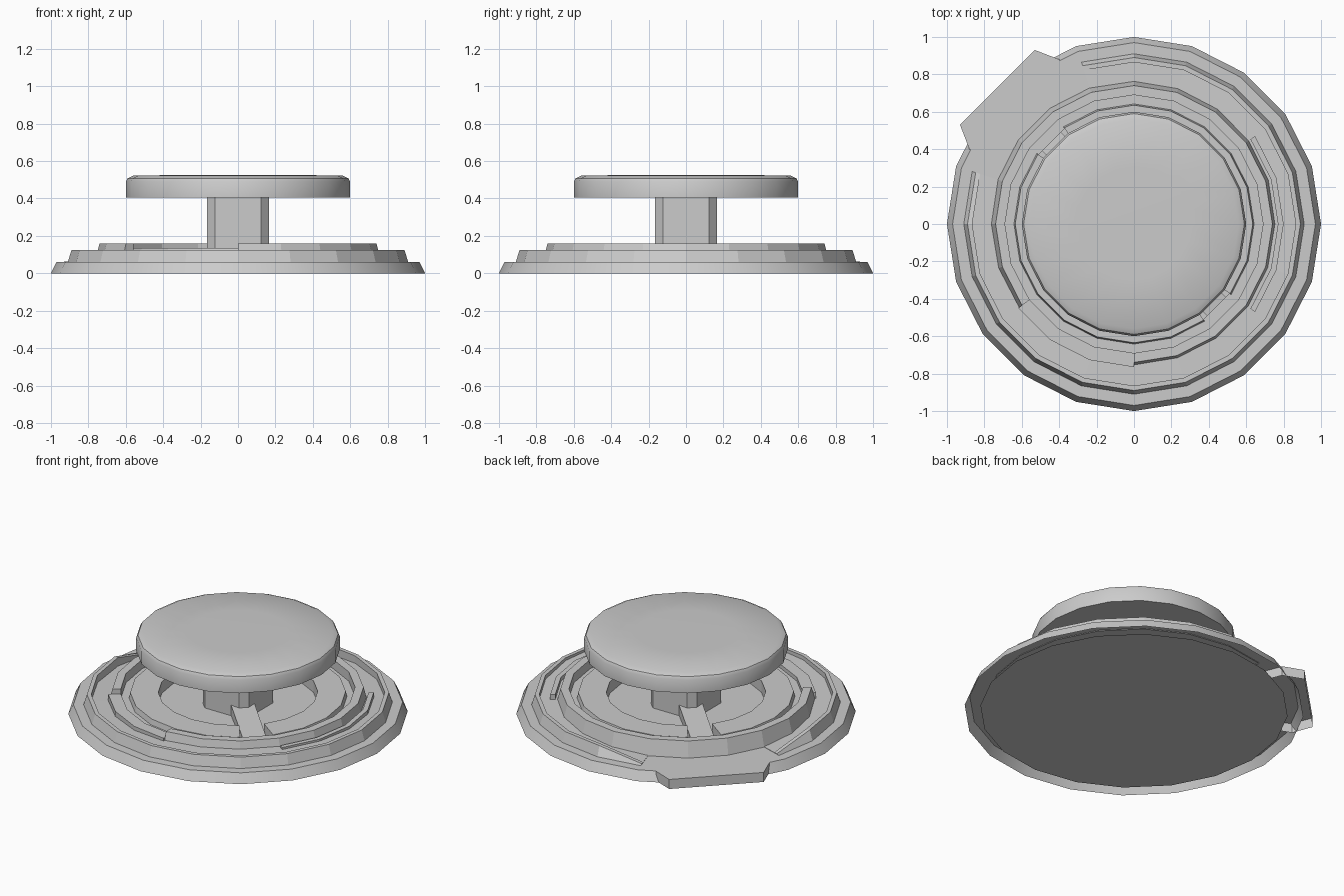
import bpy, bmesh
from math import cos, sin, pi, radians

if "Cube" in bpy.data.objects:
    bpy.data.objects.remove(bpy.data.objects["Cube"])

STEP = 18  # twenty-sided rings


def make_object(name, bm, smooth=False):
    bmesh.ops.recalc_face_normals(bm, faces=bm.faces)
    mesh = bpy.data.meshes.new(name)
    bm.to_mesh(mesh)
    bm.free()
    ob = bpy.data.objects.new(name, mesh)
    bpy.context.collection.objects.link(ob)
    if smooth:
        bpy.context.view_layer.objects.active = ob
        ob.select_set(True)
        bpy.ops.object.shade_smooth_by_angle(angle=radians(35))
        ob.select_set(False)
    return ob


def lathe(name, profile, smooth=True, cap_bottom=False, cap_top=False):
    bm = bmesh.new()
    rings = [[bm.verts.new((r * cos(i * pi / 10), r * sin(i * pi / 10), z)) for i in range(20)]
             for r, z in profile]
    for a, b in zip(rings, rings[1:]):
        for i in range(20):
            j = (i + 1) % 20
            bm.faces.new((a[i], a[j], b[j], b[i]))
    if cap_bottom:
        bm.faces.new(rings[0][::-1])
    if cap_top:
        bm.faces.new(rings[-1])
    return make_object(name, bm, smooth)


def arc_wall(name, r_in, r_out, r_top, z0, z1, a0, a1, taper=False):
    """Curved wall between two angles; z1 may be a function of the angle."""
    angles = [a0] + [a for a in range(-360, 721, STEP) if a0 < a < a1] + [a1]
    bm = bmesh.new()
    sections = []
    for k, a in enumerate(angles):
        top = z1(a) if callable(z1) else z1
        if taper and k in (0, len(angles) - 1):
            top = z0 + 0.004
        c, s = cos(radians(a)), sin(radians(a))
        sections.append([bm.verts.new((r * c, r * s, z)) for r, z in
                         ((r_in, z0), (r_out, z0), (r_top, top), (r_in, top))])
    for p, q in zip(sections, sections[1:]):
        for i in range(1, 4):
            j = (i + 1) % 4
            bm.faces.new((p[i], p[j], q[j], q[i]))
    bm.faces.new(sections[0])
    bm.faces.new(sections[-1][::-1])
    return make_object(name, bm)


def prism(name, outline, z0, z1, cap_bottom=True):
    """Extruded outline; z1 may be one height or one per point."""
    bm = bmesh.new()
    tops = z1 if isinstance(z1, (list, tuple)) else [z1] * len(outline)
    lo = [bm.verts.new((x, y, z0)) for x, y in outline]
    hi = [bm.verts.new((x, y, z)) for (x, y), z in zip(outline, tops)]
    n = len(outline)
    for i in range(n):
        j = (i + 1) % n
        bm.faces.new((lo[i], lo[j], hi[j], hi[i]))
    bm.faces.new(hi)
    if cap_bottom:
        bm.faces.new(lo[::-1])
    return make_object(name, bm)


def outer_floor(a):
    # spiral path: low by the entrance at 135 degrees, high opposite it
    d = abs((a - 135 + 180) % 360 - 180)
    return 0.062 + 0.05 * max(0, min(1, (d - 27) / 120))


# Base: sloping skirt, terrace floor and underside
lathe("base_skirt", [(1.0, 0), (0.97, 0.06), (0.3, 0.06), (0.1, 0.06)], cap_top=True)
lathe("base_underside", [(0.907, 0), (0.5, 0)], cap_top=True)

# Entrance landing at the back left
prism("entrance_landing", [(-0.88, 0.40), (-0.93, 0.53), (-0.53, 0.93), (-0.40, 0.88),
                           (-0.36, 0.78), (-0.78, 0.36)], 0, 0.062, cap_bottom=False)

# Outer rim, open at the entrance with tapered ends
arc_wall("outer_rim", 0.865, 0.91, 0.89, 0.06, 0.125, 162, 468, taper=True)

# Rising path between rim and middle ring
arc_wall("outer_path", 0.74, 0.87, 0.87, 0.055, outer_floor, 162, 468)

# Low kerb along the path
arc_wall("path_kerb", 0.77, 0.80, 0.80, 0.06, 0.125, -36, 36)

# Middle ring with one low stretch at the front left
arc_wall("middle_ring", 0.69, 0.765, 0.74, 0.06, 0.16, -90, 216)
arc_wall("middle_ring_low", 0.69, 0.765, 0.765, 0.06, 0.125, 216, 270)

# Inner path and inner ring, the ring split by two walkways
arc_wall("inner_path", 0.63, 0.70, 0.70, 0.06, 0.10, 0, 360)
for i, start in enumerate((-36, 144)):
    arc_wall(f"inner_ring_{i}", 0.47, 0.65, 0.635, 0.06, 0.135, start, start + 162)

# Ramped walkways leading to the column
for i, s in enumerate((1, -1)):
    outline = []
    for along, across in ((0.15, -0.07), (0.66, -0.07), (0.66, 0.07), (0.15, 0.07)):
        outline.append((s * (along - across) * 0.7071, -s * (along + across) * 0.7071))
    prism(f"walkway_{i}", outline, 0.055, [0.13, 0.085, 0.085, 0.13])

# Column: square with cut corners
a, b = 0.165, 0.123
prism("column", [(a, -b), (a, b), (b, a), (-b, a), (-a, b), (-a, -b), (-b, -a), (b, -a)],
      0.055, 0.41)

# Round cap with softened top edge
lathe("cap", [(0.6, 0.405), (0.6, 0.49), (0.59, 0.508), (0.56, 0.522), (0.3, 0.526)],
      cap_bottom=True, cap_top=True)
